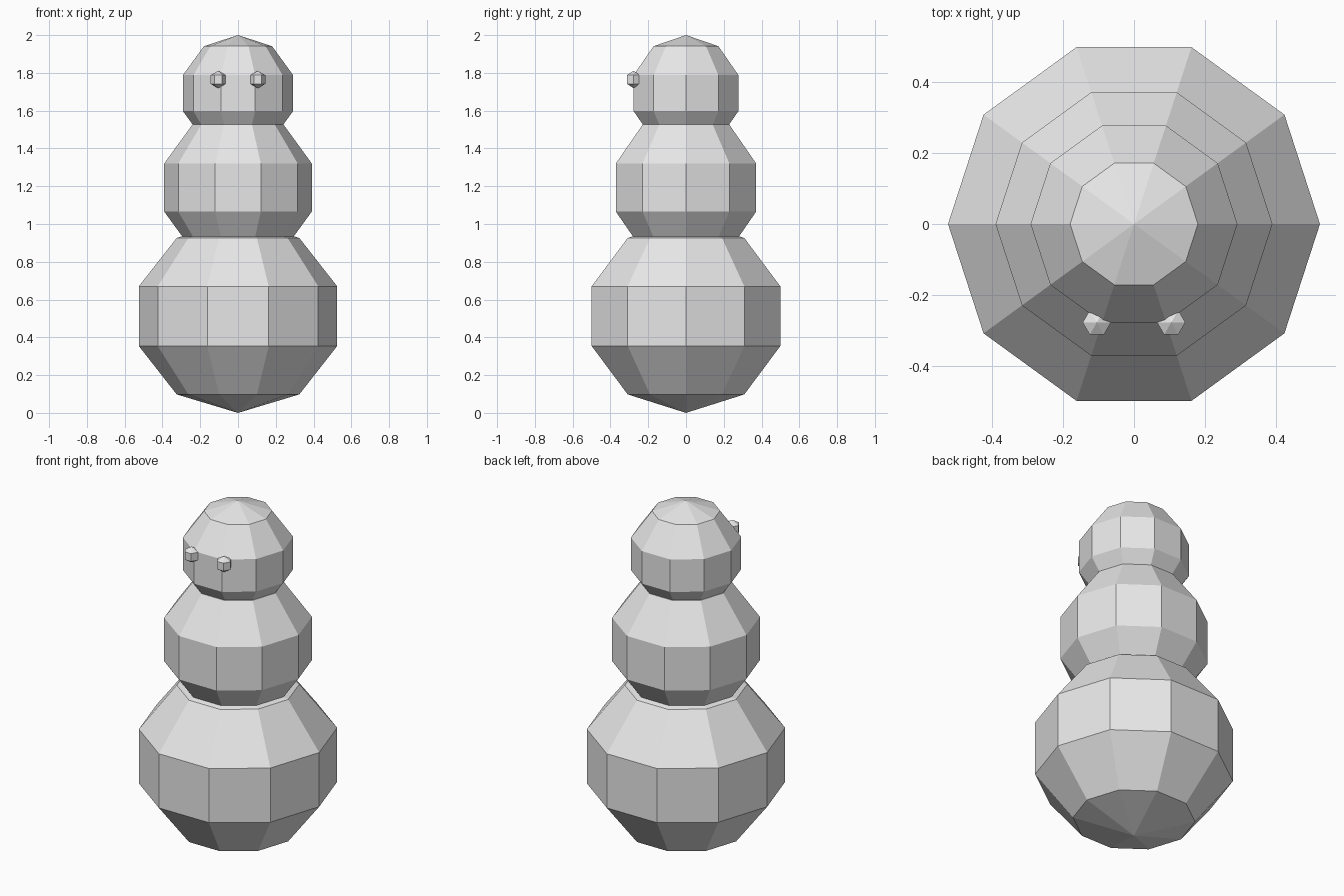
import bpy
import bmesh
from math import atan2
from mathutils import Matrix

cube = bpy.data.objects.get("Cube")
if cube:
    bpy.data.objects.remove(cube, do_unlink=True)

# Single plain grey material
grey = bpy.data.materials.new("light_grey")
grey.use_nodes = True
colour = (0.8, 0.8, 0.8, 1.0)
grey.diffuse_color = colour
grey.node_tree.nodes["Principled BSDF"].inputs["Base Color"].default_value = colour


def ball(name, location, radius, segments, rings):
    """Flat-shaded low-poly ball with a corner pointing along +x."""
    bm = bmesh.new()
    bmesh.ops.create_uvsphere(bm, u_segments=segments, v_segments=rings, radius=radius)
    corner = max(bm.verts, key=lambda v: v.co.xy.length).co
    turn = Matrix.Rotation(-atan2(corner.y, corner.x), 3, "Z")
    bmesh.ops.rotate(bm, verts=bm.verts, cent=(0, 0, 0), matrix=turn)
    mesh = bpy.data.meshes.new(name)
    bm.to_mesh(mesh)
    bm.free()
    mesh.materials.append(grey)
    obj = bpy.data.objects.new(name, mesh)
    obj.location = location
    bpy.context.collection.objects.link(obj)
    return obj


# Three stacked snowballs
base = ball("base_ball", (0, 0, 0.512), 0.552, 10, 5)
base.scale.z = 0.512 / 0.552
ball("middle_ball", (0, 0, 1.193), 0.411, 10, 5)
ball("head_ball", (0, 0, 1.693), 0.307, 10, 5)

# Eyes
for side, x in (("left", 0.105), ("right", -0.105)):
    ball(side + "_eye", (x, -0.278, 1.765), 0.046, 6, 3)
